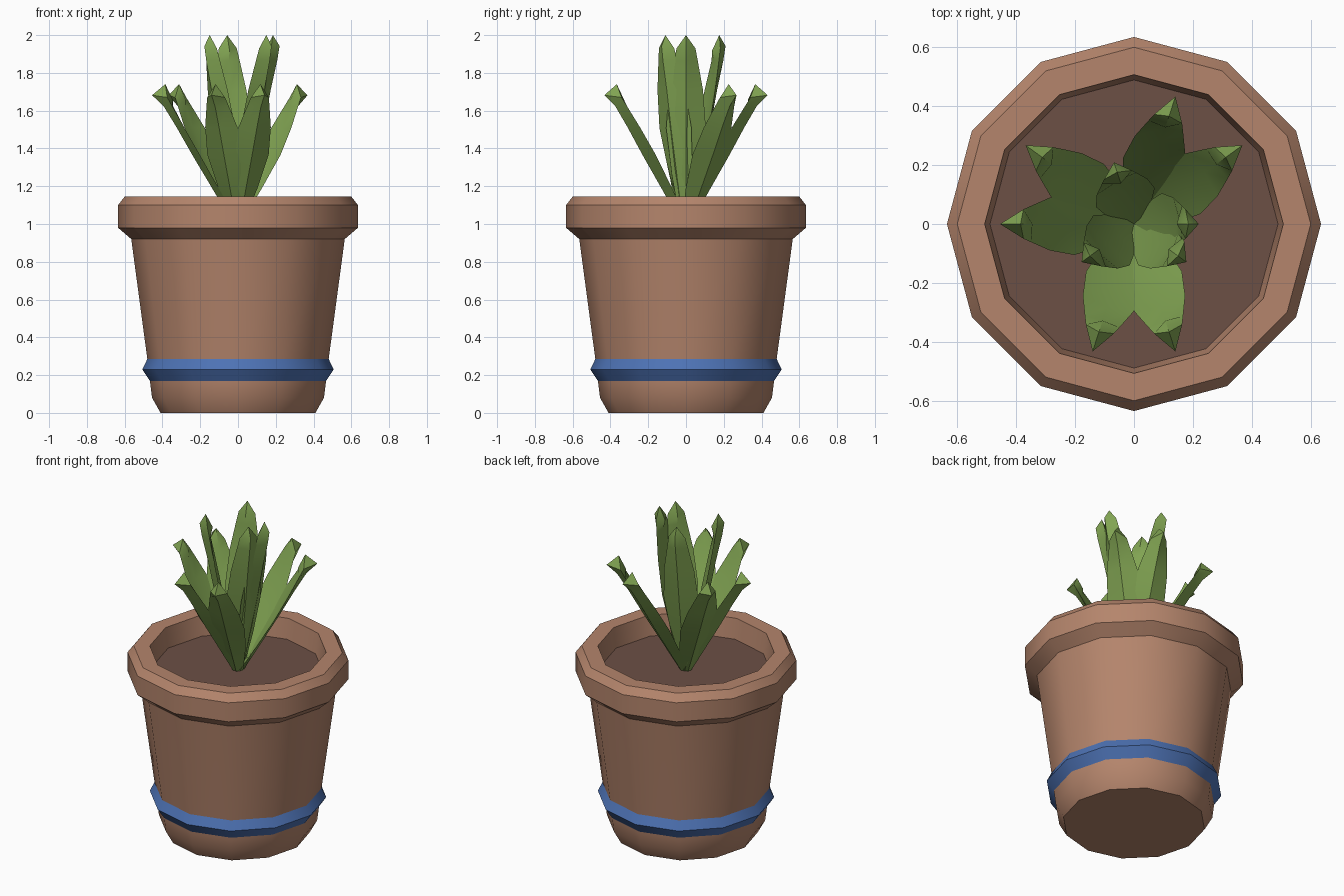
import bpy, bmesh, math

if "Cube" in bpy.data.objects:
    bpy.data.objects.remove(bpy.data.objects["Cube"])

SIDES = 12


def material(name, rgb):
    m = bpy.data.materials.new(name)
    m.diffuse_color = (*rgb, 1.0)
    m.use_nodes = True
    m.node_tree.nodes["Principled BSDF"].inputs["Base Color"].default_value = m.diffuse_color
    return m


terracotta = material("terracotta", (0.46, 0.235, 0.15))
soil_brown = material("soil brown", (0.15, 0.08, 0.06))
blue = material("blue", (0.075, 0.17, 0.46))
green = material("leaf green", (0.22, 0.37, 0.085))


def finish(bm, name, mat, angle):
    bmesh.ops.recalc_face_normals(bm, faces=bm.faces)
    me = bpy.data.meshes.new(name)
    bm.to_mesh(me)
    bm.free()
    me.materials.append(mat)
    ob = bpy.data.objects.new(name, me)
    bpy.context.collection.objects.link(ob)
    bpy.ops.object.select_all(action='DESELECT')
    ob.select_set(True)
    bpy.context.view_layer.objects.active = ob
    bpy.ops.object.shade_smooth_by_angle(angle=math.radians(angle))
    return ob


def bridge(bm, a, b):
    n = len(a)
    for i in range(n):
        bm.faces.new((a[i], a[(i + 1) % n], b[(i + 1) % n], b[i]))


def lathe(name, profile, mat, cap_first=False, cap_last=False, closed=False):
    bm = bmesh.new()
    rings = []
    for r, z in profile:
        rings.append([bm.verts.new((r * math.cos(2 * math.pi * i / SIDES),
                                    r * math.sin(2 * math.pi * i / SIDES), z))
                      for i in range(SIDES)])
    for a, b in zip(rings, rings[1:]):
        bridge(bm, a, b)
    if closed:
        bridge(bm, rings[-1], rings[0])
    if cap_first:
        bm.faces.new(rings[0])
    if cap_last:
        bm.faces.new(rings[-1])
    return finish(bm, name, mat, 35)


# Pot with thick rim, open at the top
lathe("pot", [(0.41, 0), (0.455, 0.08), (0.465, 0.16), (0.48, 0.285),
              (0.565, 0.92), (0.635, 0.98), (0.635, 1.10), (0.60, 1.145),
              (0.507, 1.145), (0.488, 1.01)], terracotta, cap_first=True)

# Blue band around the foot
lathe("band", [(0.46, 0.16), (0.507, 0.23), (0.48, 0.285), (0.455, 0.225)],
      blue, closed=True)

# Soil
lathe("soil", [(0.489, 1.02)], soil_brown, cap_first=True)


def leaf(name, degrees, reach, top, tip_back):
    """V-shaped blade leaning outwards, ending in a small pyramid."""
    a = math.radians(degrees)
    ca, sa = math.cos(a), math.sin(a)
    z0 = 1.01
    rise = top - 0.07 - z0
    bm = bmesh.new()

    def vert(r, side, z):
        return bm.verts.new((r * ca - side * sa, r * sa + side * ca, z))

    # position along blade, half width, back ridge depth, inner crease depth
    sections = [(0, 0.03, 0.03, -0.01), (0.27, 0.075, 0.035, 0.012),
                (0.54, 0.105, 0.04, 0.018), (0.76, 0.09, 0.04, 0.012),
                (0.93, 0.062, 0.045, -0.005), (1, 0.05, tip_back, -0.03)]
    rings = []
    for t, w, back, crease in sections:
        r, z = reach * t, z0 + rise * t
        lift = 0.012 * (t == 1)
        rings.append([vert(r, -w, z), vert(r + back, 0, z + lift),
                      vert(r, w, z), vert(r + crease, 0, z - lift)])
    for p, q in zip(rings, rings[1:]):
        bridge(bm, p, q)
    bm.faces.new(rings[0])
    apex = vert(reach + 0.01, 0, top)
    end = rings[-1]
    for i in range(4):
        bm.faces.new((end[i], end[(i + 1) % 4], apex))
    finish(bm, name, green, 30)


# Four upright inner leaves and six spreading outer leaves
for n, d in enumerate((0, 108, 216, 324)):
    leaf(f"inner_leaf_{n + 1}", d, 0.175, 2.0, 0.045)
for n, d in enumerate((36, 72, 144, 180, 252, 288)):
    leaf(f"outer_leaf_{n + 1}", d, 0.375, 1.74, 0.08)
